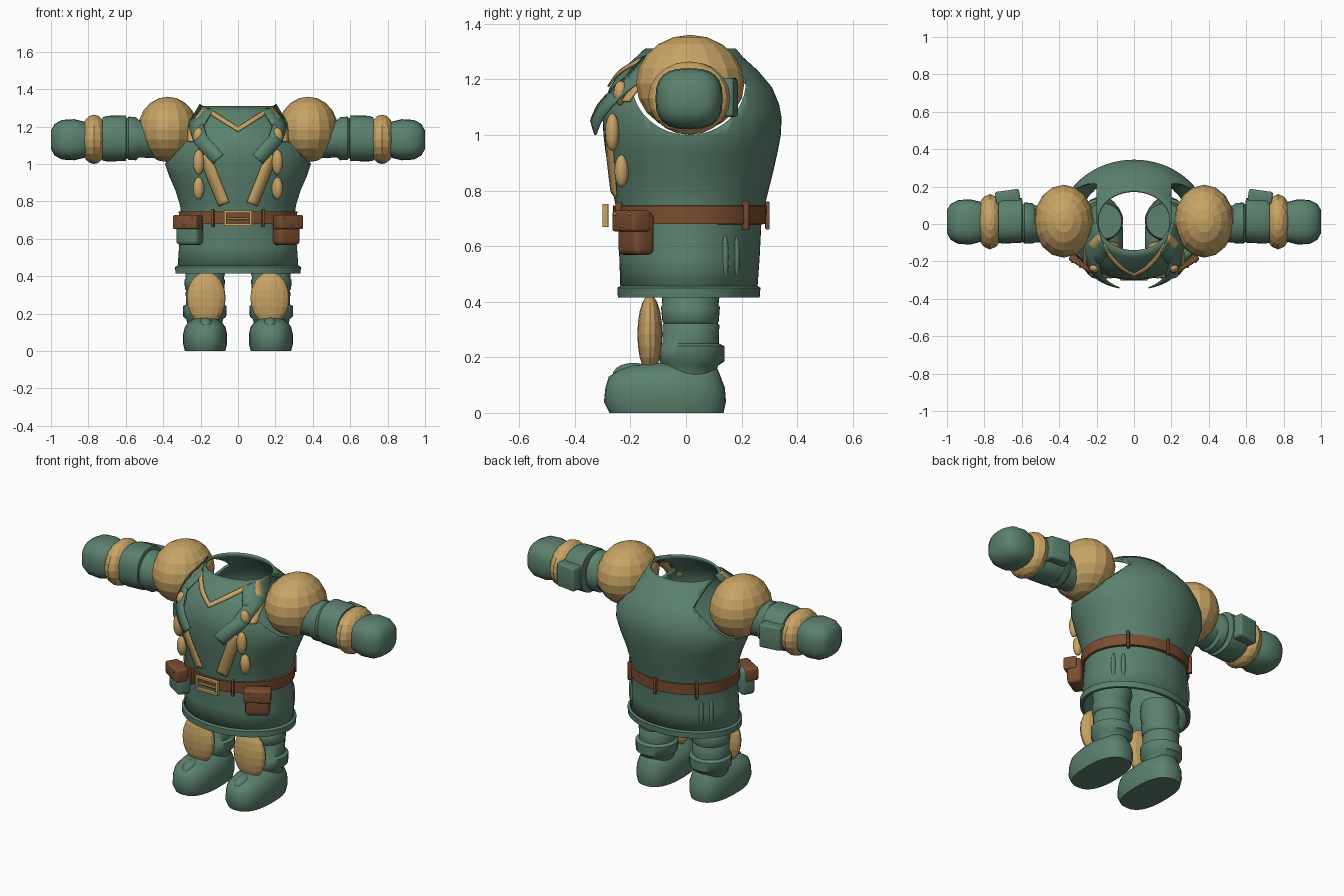
import bpy, bmesh, math
from mathutils import Vector, Matrix

cube = bpy.data.objects.get("Cube")
if cube:
    bpy.data.objects.remove(cube, do_unlink=True)


def material(name, rgb):
    m = bpy.data.materials.new(name)
    m.use_nodes = True
    col = (*rgb, 1)
    m.diffuse_color = col
    m.node_tree.nodes["Principled BSDF"].inputs["Base Color"].default_value = col
    return m


GREEN = material("muted green", (0.105, 0.22, 0.155))
TAN = material("warm tan", (0.58, 0.37, 0.13))
BROWN = material("leather brown", (0.2, 0.078, 0.03))


def finish(name, bm, mat, smooth=True, angle=40):
    bmesh.ops.recalc_face_normals(bm, faces=bm.faces)
    me = bpy.data.meshes.new(name)
    bm.to_mesh(me)
    bm.free()
    me.materials.append(mat)
    ob = bpy.data.objects.new(name, me)
    bpy.context.collection.objects.link(ob)
    bpy.ops.object.select_all(action='DESELECT')
    ob.select_set(True)
    bpy.context.view_layer.objects.active = ob
    if smooth:
        bpy.ops.object.shade_smooth_by_angle(angle=math.radians(angle))
    return ob


def modify(ob, kind, **props):
    mod = ob.modifiers.new(kind.title(), kind)
    for k, v in props.items():
        setattr(mod, k, v)
    bpy.context.view_layer.objects.active = ob
    bpy.ops.object.modifier_apply(modifier=mod.name)


# Loft of rounded rings; each row is (height, centre, radius, front, back)
def loft(name, rows, mat, side=1, along_x=False, caps=True, n=32, power=2, angle=40):
    bm = bmesh.new()
    rings = []
    for h, c, r, yf, yb in rows:
        ring = []
        for i in range(n):
            a = math.tau * i / n
            ca, sa = [math.copysign(abs(v) ** (2 / power), v)
                      for v in (math.cos(a), math.sin(a))]
            u, y = c + r * ca, (yf + yb) / 2 + (yb - yf) / 2 * sa
            ring.append(bm.verts.new((side * h, y, u) if along_x else (side * u, y, h)))
        rings.append(ring)
    for a, b in zip(rings, rings[1:]):
        for i in range(n):
            j = (i + 1) % n
            bm.faces.new((a[i], a[j], b[j], b[i]))
    if caps:
        bm.faces.new(rings[0])
        bm.faces.new(rings[-1])
    return finish(name, bm, mat, angle=angle)


def ball(name, loc, size, mat, seg=16, rings=10, smooth=False):
    bm = bmesh.new()
    bmesh.ops.create_uvsphere(bm, u_segments=seg, v_segments=rings, radius=1)
    bmesh.ops.transform(bm, matrix=Matrix.Translation(loc) @ Matrix.Diagonal((*size, 1)),
                        verts=bm.verts)
    return finish(name, bm, mat, smooth)


def box(name, loc, size, mat, turn=0, bevel=0.0):
    bm = bmesh.new()
    bmesh.ops.create_cube(bm, size=1)
    bmesh.ops.scale(bm, vec=size, verts=bm.verts)
    if bevel:
        bmesh.ops.bevel(bm, geom=bm.edges[:], offset=bevel, segments=3,
                        profile=0.5, affect='EDGES')
    bmesh.ops.transform(bm, matrix=Matrix.Translation(loc) @ Matrix.Rotation(turn, 4, 'Z'),
                        verts=bm.verts)
    return finish(name, bm, mat)


# Tunic body: open at neck and hem, with round arm openings
BODY = [(0.42, 0, 0.325, -0.235, 0.255), (0.56, 0, 0.315, -0.24, 0.265),
        (0.70, 0, 0.30, -0.245, 0.272), (0.78, 0, 0.31, -0.26, 0.292),
        (0.86, 0, 0.335, -0.275, 0.312), (0.94, 0, 0.37, -0.29, 0.33),
        (1.00, 0, 0.39, -0.297, 0.341), (1.06, 0, 0.385, -0.3, 0.344),
        (1.11, 0, 0.365, -0.295, 0.335), (1.17, 0, 0.325, -0.275, 0.31),
        (1.23, 0, 0.275, -0.235, 0.26), (1.28, 0, 0.225, -0.18, 0.205),
        (1.31, 0, 0.2, -0.148, 0.18)]
tunic = loft("tunic", BODY, GREEN, caps=False, n=64)
modify(tunic, 'SOLIDIFY', thickness=0.012, offset=-1)
for s in (1, -1):
    cutter = loft("arm_opening", [(0.2, 1.19, 0.19, -0.195, 0.215),
                                  (0.6, 1.19, 0.19, -0.195, 0.215)],
                  GREEN, s, along_x=True, n=48)
    modify(tunic, 'BOOLEAN', operation='DIFFERENCE', object=cutter, solver='EXACT')
    bpy.data.objects.remove(cutter, do_unlink=True)


def front(x, z):
    """Depth of the tunic's front surface."""
    z = min(max(z, 0.42), 1.31)
    for a, b in zip(BODY, BODY[1:]):
        if a[0] <= z <= b[0]:
            t = (z - a[0]) / (b[0] - a[0])
            r, f, k = [a[i] + t * (b[i] - a[i]) for i in (2, 3, 4)]
            return (f + k) / 2 - (k - f) / 2 * math.sqrt(max(0, 1 - (x / r) ** 2))


# Cloth strip draped over the chest along (x, z) points
def strip(name, path, width, mat, lift=(0.008, 0.008), side=1, thick=0.008):
    pts = []
    for a, b in zip(path, path[1:]):
        pts += [Vector(a).lerp(Vector(b), i / 8) for i in range(8)]
    pts.append(Vector(path[-1]))
    bm = bmesh.new()
    pairs = []
    for i, p in enumerate(pts):
        d = (pts[min(i + 1, len(pts) - 1)] - pts[max(i - 1, 0)]).normalized()
        off = Vector((-d.y, d.x)) * width / 2
        t = i / (len(pts) - 1)
        up = lift[0] + (lift[1] - lift[0]) * t
        pairs.append([bm.verts.new((side * q.x, front(q.x, q.y) - up, q.y))
                      for q in (p + off, p, p - off)])
    for a, b in zip(pairs, pairs[1:]):
        for i in (0, 1):
            bm.faces.new((a[i], a[i + 1], b[i + 1], b[i]))
    ob = finish(name, bm, mat)
    modify(ob, 'SOLIDIFY', thickness=thick, offset=0)
    return ob


strip("neckline_trim", [(-0.165, 1.29), (0, 1.185), (0.165, 1.29)], 0.022, TAN)

# Hem band and belt
loft("hem_band", [(0.415, 0, 0.318, -0.228, 0.248), (0.415, 0, 0.335, -0.245, 0.265),
                  (0.45, 0, 0.336, -0.247, 0.268), (0.458, 0, 0.32, -0.235, 0.255)],
     GREEN, caps=False, n=64)
loft("belt", [(0.678, 0, 0.295, -0.24, 0.27), (0.68, 0, 0.315, -0.26, 0.288),
              (0.745, 0, 0.317, -0.263, 0.29), (0.748, 0, 0.295, -0.24, 0.27)],
     BROWN, caps=False, n=64)

# Buckle frame, prong and belt loops
for z in (0.675, 0.745):
    box("buckle_bar", (0, -0.29, z), (0.15, 0.022, 0.014), TAN, bevel=0.003)
for s in (1, -1):
    box("buckle_side", (s * 0.068, -0.29, 0.71), (0.014, 0.022, 0.084), TAN, bevel=0.003)
    box("belt_loop", (s * 0.135, -0.241, 0.71), (0.016, 0.022, 0.095), BROWN, s * 0.35, 0.004)
    box("rear_belt_loop", (s * 0.222, 0.215, 0.71), (0.016, 0.025, 0.105), BROWN, -s * 0.8, 0.004)
box("buckle_prong", (0, -0.285, 0.708), (0.12, 0.014, 0.012), TAN, bevel=0.003)
box("centre_rear_belt_loop", (0, 0.293, 0.71), (0.016, 0.016, 0.1), BROWN, 0, 0.004)

for s in (1, -1):
    # Pouch with leather flap and two studs
    turn = s * 0.55
    rot = Matrix.Rotation(turn, 4, 'Z')
    base = Vector((s * 0.258, -0.18, 0))
    at = lambda x, y, z: base + rot @ Vector((x, y, z))
    box("pouch", at(0, 0, 0.645), (0.135, 0.085, 0.155), BROWN if s > 0 else GREEN, turn, 0.022)
    box("pouch_flap", at(0, -0.02, 0.69), (0.15, 0.075, 0.075), BROWN, turn, 0.01)
    for x in (-0.05, 0, 0.05):
        ball("pouch_stud", at(x, -0.058, 0.672 if x == 0 else 0.715),
             (0.006,) * 3, TAN, 8, 6, True)

    # Chest strap, lapel, lapel trim and carved toggles
    strip("chest_strap", [(0.18, 1.05), (0.13, 0.92), (0.075, 0.785)], 0.06, TAN, side=s)
    strip("lapel_trim", [(0.175, 1.3), (0.25, 1.2), (0.255, 1.12)], 0.03, TAN,
          (0.008, 0.02), s)
    strip("lapel", [(0.17, 1.3), (0.225, 1.21), (0.2, 1.13), (0.105, 1.025)], 0.075, GREEN,
          (0.012, 0.048), s)
    for z, h in ((0.87, 0.06), (1.01, 0.068), (1.15, 0.045)):
        ball("toggle", (s * 0.21, front(0.21, z) - 0.018, z), (0.03, 0.026, h), TAN, 12, 8, True)

    # Vertical skirt folds
    for y in (0.14, 0.18):
        ball("skirt_fold", (s * 0.315 * math.sqrt(1 - (y / 0.26) ** 2), y, 0.56),
             (0.014, 0.014, 0.08), GREEN, 10, 8, True)

    # Shoulder, arm, cuff, wrist and fist
    ball("shoulder", (s * 0.375, 0.015, 1.185), (0.16, 0.195, 0.175), TAN)
    loft("sleeve", [(0.4, 1.13, 0.1, -0.09, 0.1), (0.53, 1.135, 0.1, -0.1, 0.1),
                    (0.545, 1.135, 0.115, -0.105, 0.112), (0.585, 1.138, 0.116, -0.105, 0.115),
                    (0.6, 1.138, 0.102, -0.09, 0.1), (0.64, 1.138, 0.1, -0.09, 0.1)],
         GREEN, s, along_x=True)
    loft("cuff", [(0.595, 1.138, 0.1, -0.09, 0.11), (0.6, 1.138, 0.122, -0.1, 0.14),
                  (0.7, 1.136, 0.122, -0.105, 0.14), (0.725, 1.134, 0.115, -0.1, 0.13)],
         GREEN, s, along_x=True, power=2.4)
    box("cuff_plate", (s * 0.675, 0.145, 1.135), (0.13, 0.07, 0.14), GREEN, -s * 0.14, 0.012)
    ball("wrist_wrap", (s * 0.77, 0.012, 1.132), (0.078, 0.148, 0.132), TAN, 14, 10)
    loft("fist", [(0.79, 1.13, 0.085, -0.085, 0.11), (0.835, 1.13, 0.1, -0.1, 0.122),
                  (0.875, 1.13, 0.11, -0.11, 0.132), (0.94, 1.13, 0.106, -0.106, 0.128),
                  (0.98, 1.13, 0.085, -0.085, 0.108), (1.0, 1.13, 0.05, -0.05, 0.075)],
         GREEN, s, along_x=True, n=24, power=2.7, angle=60)

    # Leg with stacked fabric folds
    loft("trouser_leg", [(0.13, 0.178, 0.09, -0.08, 0.105), (0.17, 0.178, 0.098, -0.085, 0.115),
                         (0.185, 0.178, 0.115, -0.095, 0.138), (0.24, 0.178, 0.117, -0.095, 0.138),
                         (0.25, 0.178, 0.1, -0.085, 0.118), (0.315, 0.178, 0.102, -0.085, 0.12),
                         (0.322, 0.178, 0.097, -0.08, 0.115), (0.33, 0.178, 0.106, -0.085, 0.118),
                         (0.38, 0.178, 0.108, -0.09, 0.122), (0.388, 0.178, 0.102, -0.085, 0.117),
                         (0.46, 0.17, 0.112, -0.09, 0.125), (0.52, 0.165, 0.1, -0.08, 0.11)],
         GREEN, s, angle=55)
    ball("knee_pad", (s * 0.17, -0.13, 0.283), (0.104, 0.045, 0.142), TAN, 16, 10)

    # Boot
    loft("boot", [(0, 0.176, 0.108, -0.275, 0.135), (0.04, 0.176, 0.118, -0.295, 0.144),
                  (0.09, 0.176, 0.118, -0.29, 0.14), (0.13, 0.176, 0.108, -0.278, 0.125),
                  (0.155, 0.176, 0.088, -0.24, 0.115), (0.172, 0.176, 0.065, -0.19, 0.1),
                  (0.18, 0.176, 0.04, -0.13, 0.08)], GREEN, s, power=2.5, angle=60)
    ball("boot_tongue", (s * 0.172, -0.19, 0.135), (0.042, 0.075, 0.045), GREEN, 16, 10, True)
